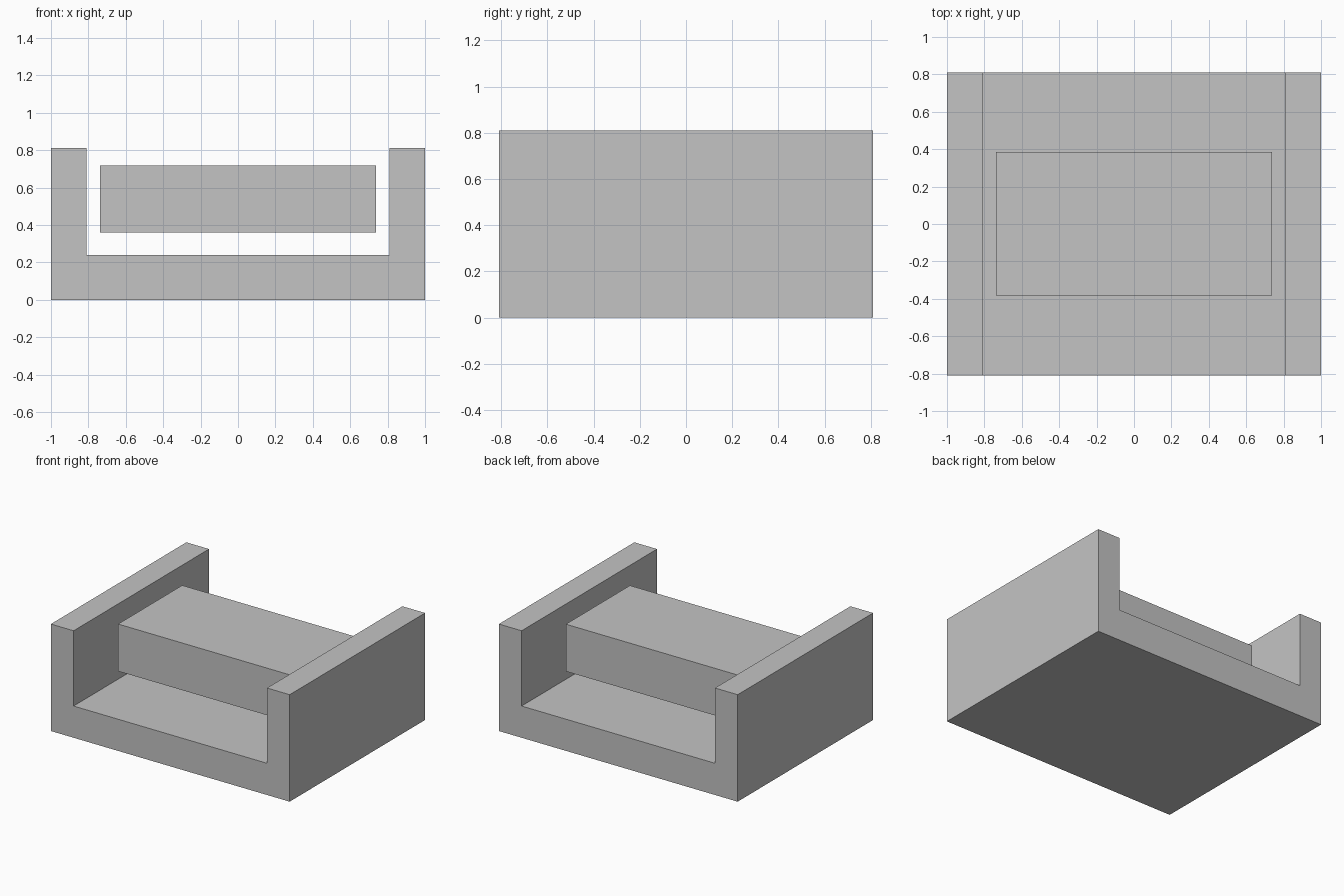
import bpy
import bmesh

if "Cube" in bpy.data.objects:
    bpy.data.objects.remove(bpy.data.objects["Cube"])

grey = bpy.data.materials.new("plain_grey")
grey.diffuse_color = (0.55, 0.55, 0.55, 1.0)
grey.use_nodes = True
grey.node_tree.nodes["Principled BSDF"].inputs["Base Color"].default_value = grey.diffuse_color


def extrude_profile(name, profile, y0, y1):
    """Extrude an x-z outline along y into a closed solid."""
    bm = bmesh.new()
    face = bm.faces.new([bm.verts.new((x, y0, z)) for x, z in profile])
    result = bmesh.ops.extrude_face_region(bm, geom=[face])
    verts = [v for v in result["geom"] if isinstance(v, bmesh.types.BMVert)]
    bmesh.ops.translate(bm, verts=verts, vec=(0, y1 - y0, 0))
    bmesh.ops.recalc_face_normals(bm, faces=bm.faces)
    mesh = bpy.data.meshes.new(name)
    bm.to_mesh(mesh)
    bm.free()
    mesh.materials.append(grey)
    obj = bpy.data.objects.new(name, mesh)
    bpy.context.collection.objects.link(obj)
    return obj


# U-shaped channel: floor with two side walls
half = [(1.0, 0.0), (1.0, 0.81), (0.81, 0.81), (0.81, 0.24)]
channel = half + [(-x, z) for x, z in reversed(half)]
extrude_profile("channel_frame", channel, -0.81, 0.81)

# Block held clear of the floor and walls
block = [(-0.737, 0.36), (0.737, 0.36), (0.737, 0.717), (-0.737, 0.717)]
extrude_profile("floating_block", block, -0.382, 0.385)
